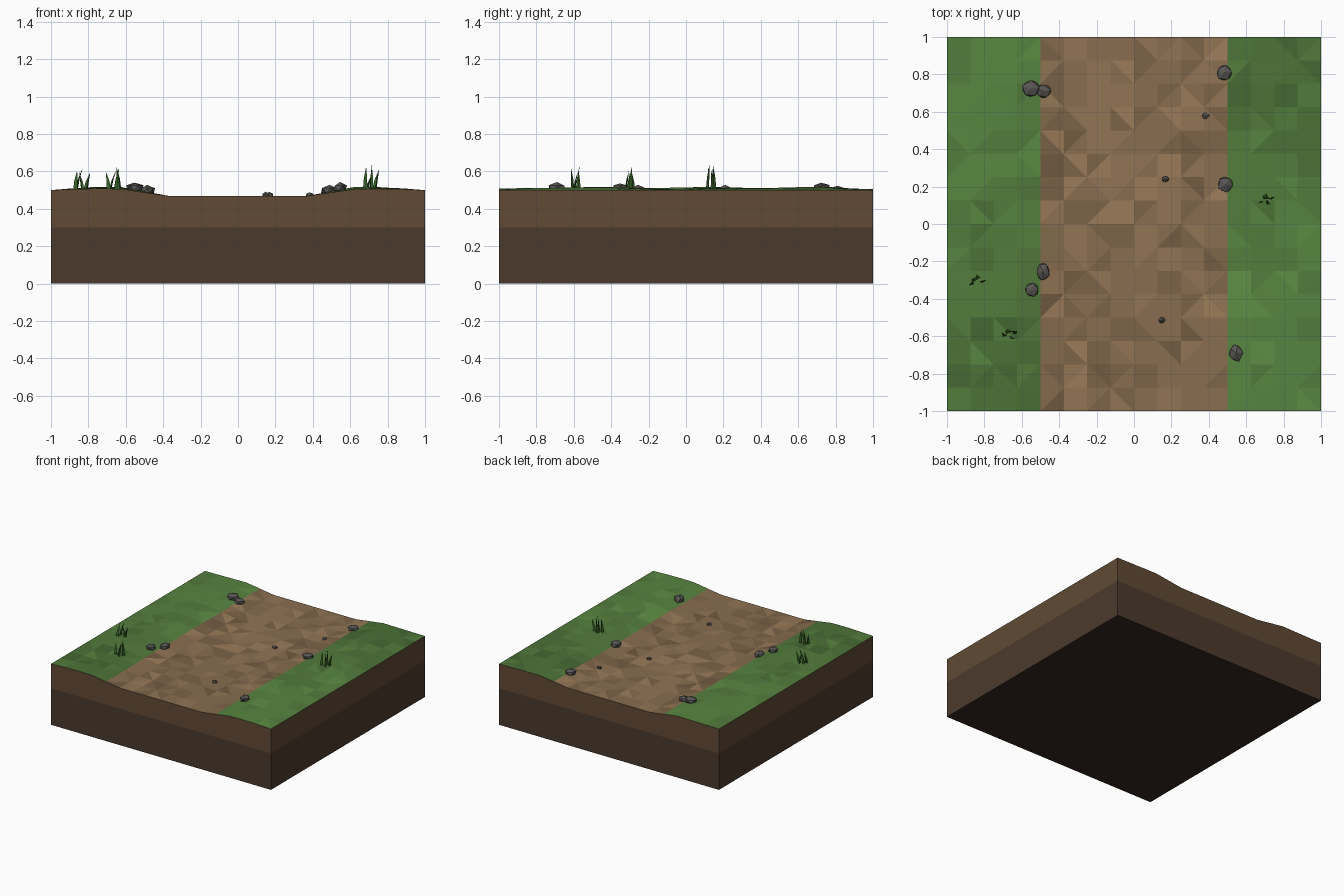
import bpy, bmesh, math, random
from mathutils import Vector, Matrix

if "Cube" in bpy.data.objects:
    bpy.data.objects.remove(bpy.data.objects["Cube"])

random.seed(7)
N = 16
STEP = 2 / N


def lin(c):
    return tuple((v / 255 / 12.92) if v < 10 else ((v / 255 + 0.055) / 1.055) ** 2.4 for v in c)


def material(name, rgb, k=1.0):
    m = bpy.data.materials.new(name)
    m.diffuse_color = (*lin([min(255, v * k) for v in rgb]), 1)
    m.use_nodes = True
    m.node_tree.nodes["Principled BSDF"].inputs["Base Color"].default_value = m.diffuse_color
    return m


def finish(bm, name, mats):
    bmesh.ops.recalc_face_normals(bm, faces=bm.faces[:])
    me = bpy.data.meshes.new(name)
    bm.to_mesh(me)
    bm.free()
    for m in mats:
        me.materials.append(m)
    ob = bpy.data.objects.new(name, me)
    bpy.context.collection.objects.link(ob)
    return ob


SHADES = (0.84, 0.92, 1.0, 1.07, 1.14)
greens = [material(f"grass_{i}", (82, 124, 60), k) for i, k in enumerate(SHADES)]
browns = [material(f"path_{i}", (136, 109, 79), k) for i, k in enumerate(SHADES)]
soil = material("soil", (97, 74, 53))
subsoil = material("subsoil", (76, 58, 44))
underside = material("underside", (52, 40, 33))
stone = material("stone", (88, 86, 84))
blade_mat = material("blade", (54, 98, 40))


def height(x, y):
    """Sunken path, soft bank, gently bumpy grass, level tile borders."""
    a = abs(x)
    t = min(1, max(0, (a - 0.375) / 0.25))
    z = 0.47 + 0.03 * t * t * (3 - 2 * t)
    fade = min(1, (1 - a) / 0.2) * (0.5 + 0.5 * min(1, (1 - abs(y)) / 0.25))
    if a > 0.45:
        z += fade * t * (0.011 + 0.004 * math.sin(5 * y + 7 * x) + 0.003 * math.sin(11 * y))
    return z


# Ground block: triangulated top, two soil layers, underside
bm = bmesh.new()
coord = [-1 + i * STEP for i in range(N + 1)]
top = [[bm.verts.new((x, y, height(x, y))) for y in coord] for x in coord]
for i in range(N):
    for j in range(N):
        q = [top[i][j], top[i + 1][j], top[i + 1][j + 1], top[i][j + 1]]
        cx, cy = coord[i] + STEP / 2, coord[j] + STEP / 2
        grass = abs(cx) > 0.5
        if (i + j) % 2:
            q = q[1:] + q[:1]
        if grass:
            trend = 2 + 1.0 * math.sin(2.2 * cy + (2.6 if cx > 0 else 0.2))
        else:
            trend = 2
        same = random.random() < 0.3
        s = 0
        for k, tri in enumerate(((q[0], q[1], q[2]), (q[0], q[2], q[3]))):
            if k == 0 or not same:
                s = max(0, min(4, round(random.gauss(trend, 0.6 if grass else 1.1))))
            bm.faces.new(tri).material_index = s if grass else 5 + s

ring = [top[i][0] for i in range(N)] + [top[N][j] for j in range(N)]
ring += [top[i][N] for i in range(N, 0, -1)] + [top[0][j] for j in range(N, 0, -1)]
for z, idx in ((0.3, 10), (0, 11)):
    low = [bm.verts.new((v.co.x, v.co.y, z)) for v in ring]
    for k in range(len(ring)):
        n = (k + 1) % len(ring)
        bm.faces.new((ring[k], low[k], low[n], ring[n])).material_index = idx
    ring = low
bm.faces.new(ring).material_index = 12
finish(bm, "ground_tile", greens + browns + [soil, subsoil, underside])

# Stones along the path: x, y, half width, half depth, top height
STONES = [(-0.553, 0.722, .052, .048, .541), (-0.485, 0.71, .045, .04, .525),
          (0.482, 0.81, .046, .046, .525), (0.49, 0.21, .045, .045, .525),
          (-0.487, -0.255, .038, .055, .525), (-0.548, -0.352, .041, .039, .538),
          (0.546, -0.69, .04, .05, .54), (0.383, 0.578, .021, .019, .488),
          (0.167, 0.24, .021, .018, .49), (0.149, -0.515, .02, .02, .49)]
for n, (x, y, rx, ry, zt) in enumerate(STONES):
    bm = bmesh.new()
    bmesh.ops.create_icosphere(bm, subdivisions=1, radius=1)
    spin = Matrix.Rotation(random.uniform(0, 6.28), 3, 'Z')
    base = height(x, y) - 0.008
    mid, hz = base + (zt - base) * 0.4, (zt - base) * 0.62
    for v in bm.verts:
        p = spin @ v.co * random.uniform(0.88, 1.1)
        v.co = (x + p.x * rx, y + p.y * ry, mid + p.z * hz)
    finish(bm, f"stone_{n + 1}", [stone])

# Grass tufts: pointed blades (offset x, offset y, lean x, lean y, length)
TUFTS = {
    "grass_tuft_left": (-0.84, -0.30, [(-.03, -.025, .01, .02, .10), (-.02, .0, .03, .01, .115),
                                       (.01, .02, -.02, -.01, .09), (.025, -.005, .025, .005, .085)]),
    "grass_tuft_front": (-0.66, -0.59, [(-.03, -.01, -.015, .02, .09), (-.02, .015, .03, .0, .10),
                                        (.005, -.015, .02, -.01, .115), (.025, .01, -.015, .01, .12)]),
    "grass_tuft_right": (0.71, 0.13, [(-.03, -.015, .005, .005, .115), (-.015, .015, .03, -.01, .09),
                                      (.005, -.015, .0, .01, .125), (.02, .01, .025, .005, .10),
                                      (-.005, .02, .01, -.005, .12)]),
}
for name, (x, y, blades) in TUFTS.items():
    bm = bmesh.new()
    for k, (dx, dy, lx, ly, h) in enumerate(blades):
        z0 = height(x + dx, y + dy) - 0.005
        side = Vector((math.cos(k * 1.1 + 0.2), math.sin(k * 1.1 + 0.2), 0))
        out = Vector((-side.y, side.x, 0))
        c = Vector((x + dx, y + dy, z0))
        tip = bm.verts.new(c + Vector((lx, ly, h + 0.005)))
        rings = []
        for f, w in ((0, 0.012), (0.5, 0.009)):
            o = c + Vector((lx * f * 0.7, ly * f * 0.7, h * f))
            rings.append([bm.verts.new(o + d) for d in (side * w, -side * w, out * w * 0.8)])
        bm.faces.new(rings[0])
        for i in range(3):
            j = (i + 1) % 3
            bm.faces.new((rings[0][i], rings[0][j], rings[1][j], rings[1][i]))
            bm.faces.new((rings[1][i], rings[1][j], tip))
    finish(bm, name, [blade_mat])
